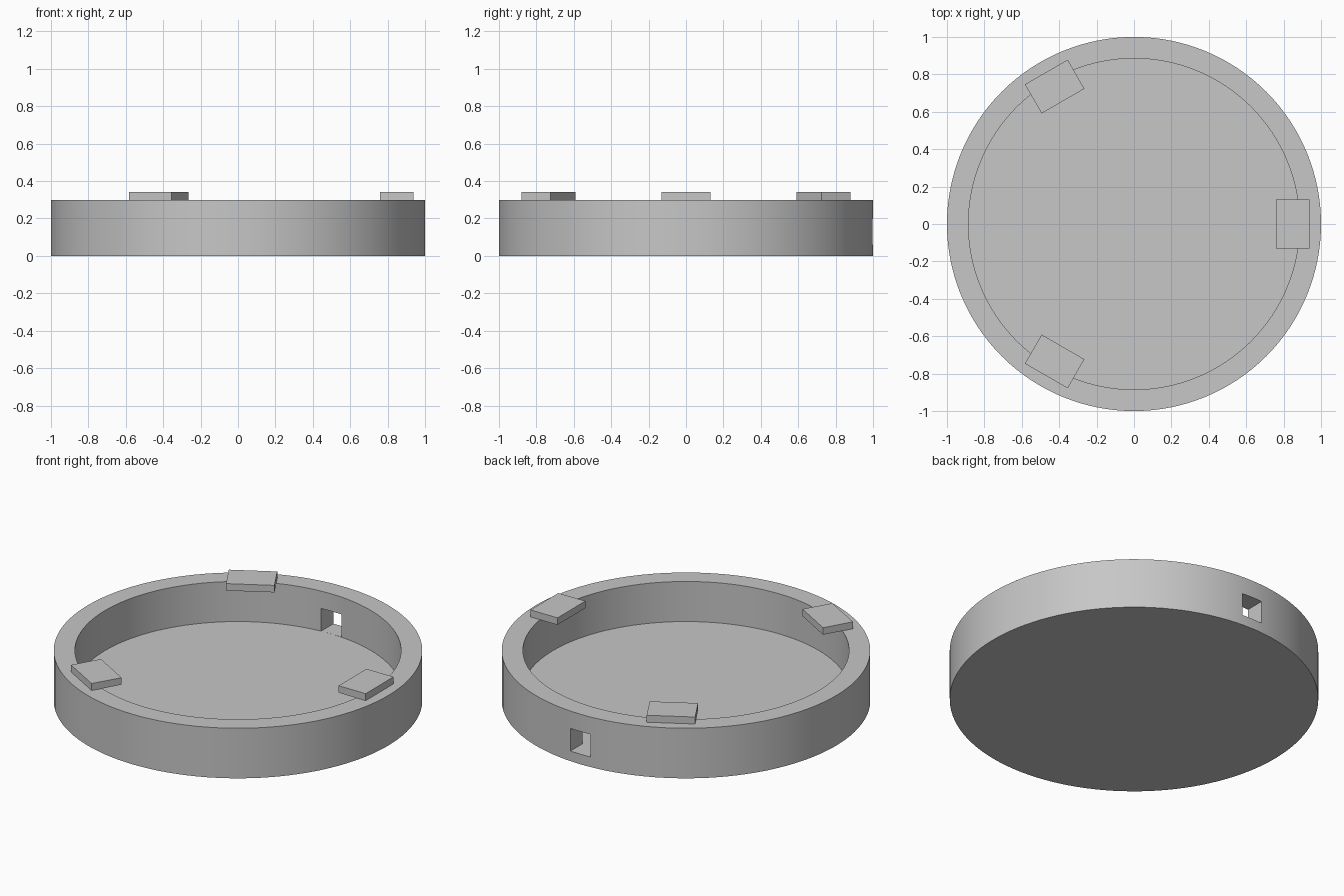
import bpy, bmesh, math
from mathutils import Matrix

if "Cube" in bpy.data.objects:
    bpy.data.objects.remove(bpy.data.objects["Cube"])

OUTER, INNER = 1.0, 0.885
FLOOR, RIM, TAB_TOP = 0.06, 0.30, 0.342
SEGMENTS = 128

grey = bpy.data.materials.new("plain grey")
grey.diffuse_color = (0.57, 0.57, 0.57, 1)
grey.use_nodes = True
grey.node_tree.nodes["Principled BSDF"].inputs["Base Color"].default_value = grey.diffuse_color


def make_object(name, bm):
    bmesh.ops.recalc_face_normals(bm, faces=bm.faces)
    mesh = bpy.data.meshes.new(name)
    bm.to_mesh(mesh)
    bm.free()
    mesh.materials.append(grey)
    obj = bpy.data.objects.new(name, mesh)
    bpy.context.collection.objects.link(obj)
    return obj


def box(name, x, y, z, angle=0.0):
    """Box from (min, max) ranges, turned about the vertical axis."""
    bm = bmesh.new()
    bmesh.ops.create_cube(bm, size=1)
    size = [b - a for a, b in (x, y, z)]
    centre = [(a + b) / 2 for a, b in (x, y, z)]
    place = Matrix.Translation(centre) @ Matrix.Diagonal((*size, 1))
    bm.transform(Matrix.Rotation(angle, 4, "Z") @ place)
    return make_object(name, bm)


# Round tray: floor and wall turned from one profile
bm = bmesh.new()
profile = [(OUTER, 0), (OUTER, RIM), (INNER, RIM), (INNER, FLOOR)]
rings = []
for r, z in profile:
    rings.append([bm.verts.new((r * math.cos(a), r * math.sin(a), z))
                  for a in (2 * math.pi * i / SEGMENTS for i in range(SEGMENTS))])
for low, high in zip(rings, rings[1:]):
    for i in range(SEGMENTS):
        j = (i + 1) % SEGMENTS
        bm.faces.new((low[i], low[j], high[j], high[i]))
bm.faces.new(rings[0])
bm.faces.new(rings[-1])
tray = make_object("tray", bm)

# Square cable opening through the back wall, level with the floor
cutter = box("opening_cutter", (-0.067, 0.067), (0.8, 1.1), (FLOOR + 0.0005, 0.196))
cutter.hide_render = True
cut = tray.modifiers.new("cable opening", "BOOLEAN")
cut.operation = "DIFFERENCE"
cut.solver = "EXACT"
cut.object = cutter
bpy.context.view_layer.objects.active = tray
tray.select_set(True)
bpy.ops.object.modifier_apply(modifier=cut.name)
bpy.data.objects.remove(cutter)
bpy.ops.object.shade_smooth_by_angle(angle=math.radians(30))

# Three retaining tabs overhanging the rim
for k in range(3):
    box(f"tab_{k + 1}", (0.759, 0.938), (-0.132, 0.132), (RIM, TAB_TOP),
        k * 2 * math.pi / 3)
